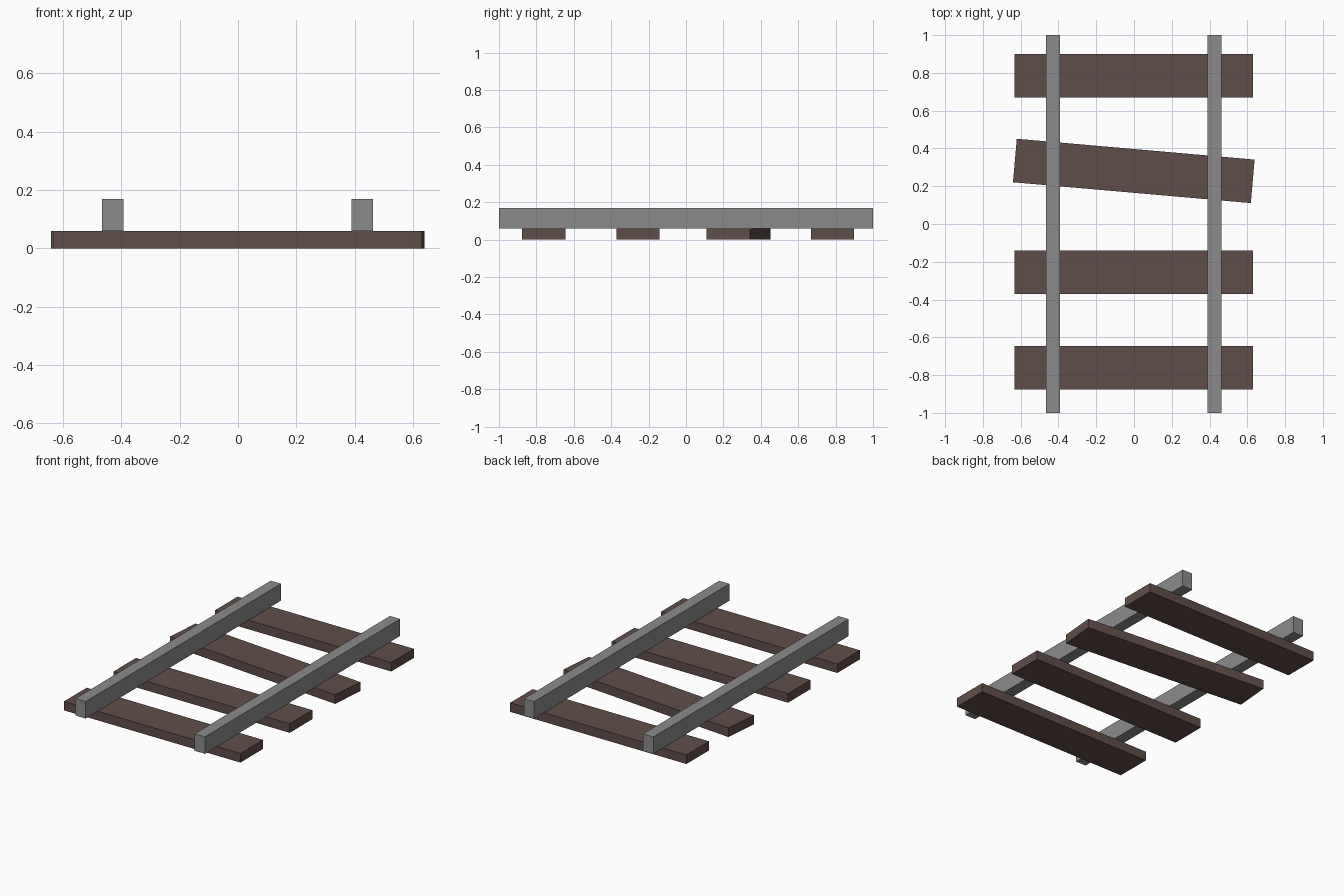
import bpy, bmesh, math
from mathutils import Matrix

if "Cube" in bpy.data.objects:
    bpy.data.objects.remove(bpy.data.objects["Cube"])


def material(name, rgb):
    m = bpy.data.materials.new(name)
    m.diffuse_color = (*rgb, 1)
    m.use_nodes = True
    m.node_tree.nodes["Principled BSDF"].inputs["Base Color"].default_value = m.diffuse_color
    return m


wood = material("dark brown wood", (0.117, 0.076, 0.068))
steel = material("grey steel", (0.26, 0.26, 0.26))


def box(name, size, centre, mat, turn=0):
    bm = bmesh.new()
    bmesh.ops.create_cube(bm, size=1, matrix=Matrix.Diagonal((*size, 1)))
    mesh = bpy.data.meshes.new(name)
    bm.to_mesh(mesh)
    bm.free()
    mesh.materials.append(mat)
    ob = bpy.data.objects.new(name, mesh)
    ob.location = centre
    ob.rotation_euler.z = math.radians(turn)
    bpy.context.collection.objects.link(ob)


TIE_H, RAIL_H = 0.059, 0.110

# Wooden ties, one of them knocked askew
for i, (y, turn) in enumerate([(-0.761, 0), (-0.256, 0), (0.281, -5), (0.784, 0)]):
    box(f"tie_{i + 1}", (1.264, 0.231, TIE_H), (-0.001, y, TIE_H / 2), wood, turn)

# Two rails resting on the ties
for side, x in (("left", -0.429), ("right", 0.426)):
    box(f"rail_{side}", (0.073, 2.0, RAIL_H), (x, 0, TIE_H + RAIL_H / 2), steel)
